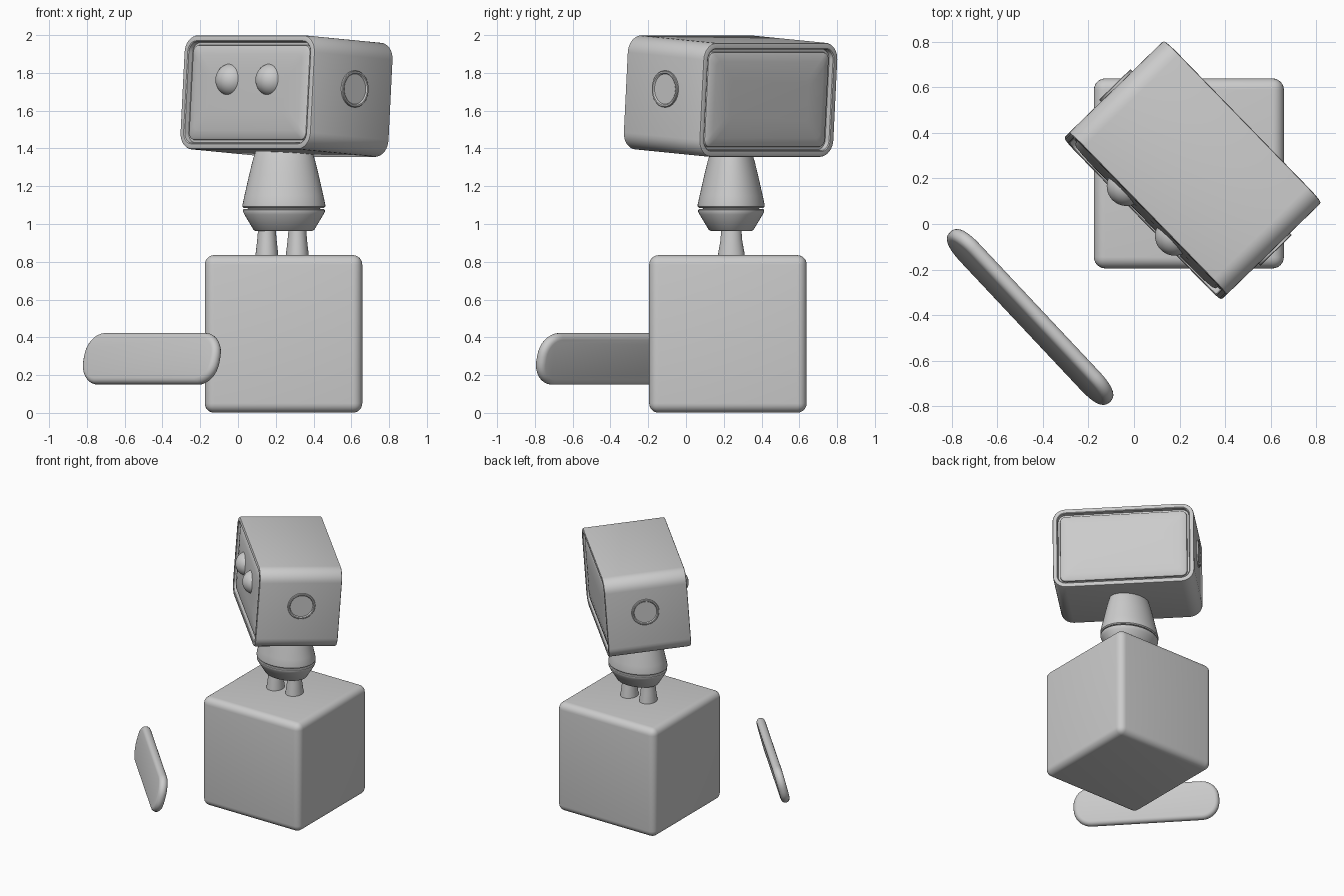
import bpy, bmesh
from math import sin, cos, pi, radians
from mathutils import Matrix

if "Cube" in bpy.data.objects:
    bpy.data.objects.remove(bpy.data.objects["Cube"])


def rounded_rect(w, h, r, y, inset=0.0, seg=8):
    """Rounded rectangle in the XZ plane at depth y."""
    r2 = max(r - inset, 0.03)
    a, b = w / 2 - inset - r2, h / 2 - inset - r2
    pts = []
    for k, (sx, sz) in enumerate([(1, 1), (-1, 1), (-1, -1), (1, -1)]):
        for i in range(seg + 1):
            t = (k + i / seg) * pi / 2
            pts.append((sx * a + r2 * cos(t), y, sz * b + r2 * sin(t)))
    return pts


def ellipse(rx, ry, z, seg=48):
    return [(rx * cos(2 * pi * i / seg), ry * sin(2 * pi * i / seg), z) for i in range(seg)]


def finish(name, bm, matrix):
    bmesh.ops.recalc_face_normals(bm, faces=bm.faces[:])
    mesh = bpy.data.meshes.new(name)
    bm.to_mesh(mesh)
    bm.free()
    ob = bpy.data.objects.new(name, mesh)
    bpy.context.collection.objects.link(ob)
    ob.matrix_world = matrix
    return ob


def loft(name, rings, matrix):
    """Skin a closed solid through matching rings and cap both ends."""
    bm = bmesh.new()
    vs = [[bm.verts.new(p) for p in ring] for ring in rings]
    n = len(vs[0])
    for a, b in zip(vs, vs[1:]):
        for i in range(n):
            j = (i + 1) % n
            bm.faces.new((a[i], a[j], b[j], b[i]))
    bm.faces.new(vs[0])
    bm.faces.new(vs[-1])
    return finish(name, bm, matrix)


def place(x, y, z, yaw=0, pitch=0):
    return (Matrix.Translation((x, y, z)) @ Matrix.Rotation(radians(yaw), 4, 'Z')
            @ Matrix.Rotation(radians(pitch), 4, 'X'))


# Body: rounded cube
bm = bmesh.new()
bmesh.ops.create_cube(bm, size=0.834)
bmesh.ops.bevel(bm, geom=bm.edges[:], offset=0.05, segments=6, profile=0.5, affect='EDGES')
finish("body", bm, place(0.241, 0.222, 0.418))

# Legs between body and neck
for side, x in (("left", 0.153), ("right", 0.314)):
    loft(side + "_leg", [ellipse(0.061, 0.071, 0.82), ellipse(0.059, 0.069, 0.85),
                         ellipse(0.052, 0.058, 0.91), ellipse(0.045, 0.052, 0.99)],
         place(x, 0.24, 0))

# Oval waist and neck, separated by a thin groove
NECK = place(0.243, 0.239, 0)
K = 0.042  # the oval is wider in x than in y
waist = [(0.152, 0.964), (0.16, 0.968), (0.209, 1.05), (0.217, 1.066),
         (0.217, 1.074), (0.212, 1.079), (0.19, 1.081)]
neck = [(0.19, 1.08), (0.19, 1.084), (0.212, 1.085), (0.219, 1.092), (0.219, 1.104),
        (0.209, 1.15), (0.184, 1.26), (0.167, 1.33), (0.152, 1.38), (0.12, 1.45)]
loft("waist", [ellipse(r, r - K, z) for r, z in waist], NECK)
loft("neck", [ellipse(r, r - K, z) for r, z in neck], NECK)

# Head: rounded box whose rim and groove frame a slightly domed panel, front and back
W, H, D, R = 0.992, 0.605, 0.584, 0.09
HEAD = place(0.257, 0.236, 1.677, -45.8, -4)
steps = [(0.2, -0.002), (0.15, 0.0), (0.1, 0.005), (0.065, 0.011), (0.053, 0.018), (0.05, 0.03),
         (0.037, 0.03), (0.034, 0.004), (0.029, 0.0), (0.01, 0.0), (0.003, 0.003), (0.0, 0.01)]
rings = [rounded_rect(W, H, R, -D / 2 + d, i) for i, d in steps]
rings += [rounded_rect(W, H, R, D / 2 - d, i) for i, d in reversed(steps)]
loft("head", rings, HEAD)

# Eyes and ears, mirrored across the head
ear = [(0.097, -0.03), (0.097, 0.009), (0.094, 0.012), (0.086, 0.012), (0.082, 0.009), (0.08, 0.005)]
for side, s in (("left", -1), ("right", 1)):
    bm = bmesh.new()
    bmesh.ops.create_uvsphere(bm, u_segments=40, v_segments=24, radius=0.087)
    finish(side + "_eye", bm, HEAD @ Matrix.Translation((s * 0.152, -D / 2 + 0.03, 0.068)))
    loft(side + "_ear", [ellipse(r, r, z) for r, z in ear],
         HEAD @ Matrix.Translation((s * W / 2, 0.015, 0.039)) @ Matrix.Rotation(s * pi / 2, 4, 'Y'))

# Detached leaning plate with fully rounded edges
T, E = 0.062, 0.03
rings = []
for i in range(9):
    a = -pi / 2 + pi * i / 8
    rings.append(rounded_rect(1.025, 0.28, 0.125, T / 2 * sin(a), E * (1 - cos(a))))
loft("plate", rings, place(-0.456, -0.408, 0.286, -46.8, -14))

# Smooth shading with sharp creases kept
for ob in bpy.context.collection.objects:
    ob.select_set(True)
    bpy.context.view_layer.objects.active = ob
bpy.ops.object.shade_smooth_by_angle(angle=radians(35))
